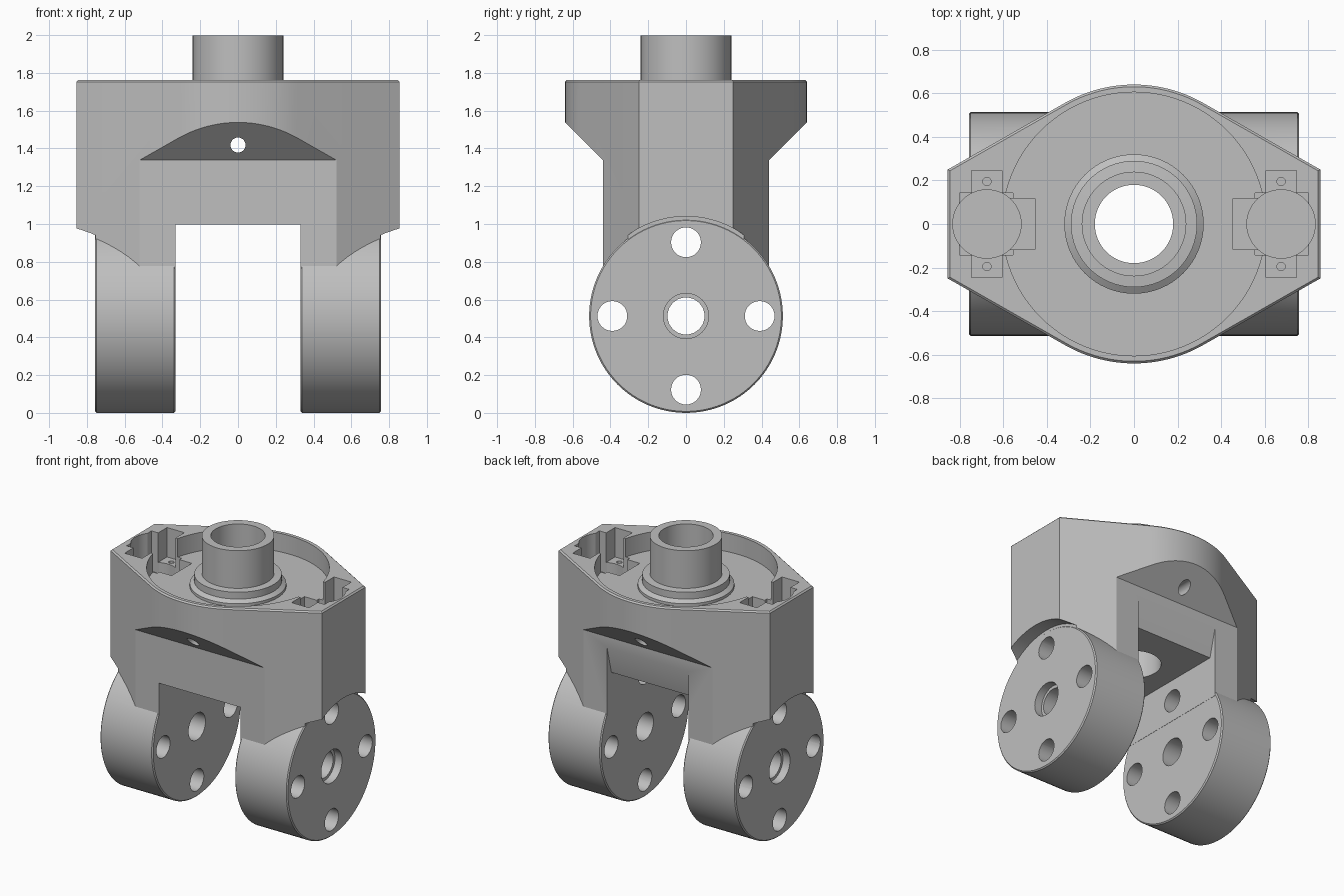
import bpy, bmesh, math
from mathutils import Matrix, Vector

cube = bpy.data.objects.get("Cube")
if cube:
    bpy.data.objects.remove(cube)

grey = bpy.data.materials.new("light_grey")
grey.use_nodes = True
grey.diffuse_color = (0.52, 0.52, 0.52, 1)
grey.node_tree.nodes["Principled BSDF"].inputs["Base Color"].default_value = grey.diffuse_color

AXLE_Z = 0.515


def finish(name, bm):
    bmesh.ops.recalc_face_normals(bm, faces=bm.faces)
    mesh = bpy.data.meshes.new(name)
    bm.to_mesh(mesh)
    bm.free()
    mesh.materials.append(grey)
    obj = bpy.data.objects.new(name, mesh)
    bpy.context.collection.objects.link(obj)
    return obj


def loft(name, rings):
    """Skin a stack of equal-length point rings and cap both ends."""
    bm = bmesh.new()
    loops = [[bm.verts.new(p) for p in ring] for ring in rings]
    for a, b in zip(loops, loops[1:]):
        for i in range(len(a)):
            j = (i + 1) % len(a)
            bm.faces.new((a[i], a[j], b[j], b[i]))
    bm.faces.new(loops[0])
    bm.faces.new(loops[-1])
    return finish(name, bm)


def box(name, x0, x1, y0, y1, z0, z1):
    corners = [(x0, y0), (x1, y0), (x1, y1), (x0, y1)]
    return loft(name, [[(x, y, z) for x, y in corners] for z in (z0, z1)])


def side_prism(name, half_width, profile):
    return loft(name, [[(x, y, z) for y, z in profile] for x in (-half_width, half_width)])


def turned(name, profile, centre, axis="Z", n=64):
    """Stack of circles given as (radius, position along axis)."""
    rot = {"Z": Matrix(), "X": Matrix.Rotation(math.pi / 2, 4, "Y"),
           "Y": Matrix.Rotation(-math.pi / 2, 4, "X")}[axis]
    rings = []
    for r, h in profile:
        ring = [(r * math.cos(k * math.tau / n), r * math.sin(k * math.tau / n), h) for k in range(n)]
        rings.append([rot @ Vector(p) + Vector(centre) for p in ring])
    return loft(name, rings)


def combine(target, tool, operation):
    mod = target.modifiers.new(operation.lower(), "BOOLEAN")
    mod.operation = operation
    mod.solver = "EXACT"
    mod.object = tool
    bpy.context.view_layer.objects.active = target
    bpy.ops.object.modifier_apply(modifier=mod.name)
    bpy.data.objects.remove(tool)


def cut(target, tool):
    combine(target, tool, "DIFFERENCE")


# Body outline: rounded front and back, tapering to narrow flat ends
def outline(z, inset=0.0):
    r, end, half = 0.64 - inset, 0.855 - inset, 0.25 - inset * 0.6
    arc = [math.radians(60 + 60 * k / 24) for k in range(25)]
    back = [(end, half)] + [(r * math.cos(a), r * math.sin(a)) for a in arc] + [(-end, half)]
    return [(x, y, z) for x, y in back + [(-x, -y) for x, y in back]]


body = loft("fork_body", [outline(0.75), outline(1.755), outline(1.765, 0.01)])

# Sloped undercut at front and back
half_profile = [(0.44, 0.7), (0.44, 1.34), (0.64, 1.54), (0.7, 1.54), (0.7, 1.8)]
combine(body, side_prism("undercut", 1, half_profile + [(-y, z) for y, z in reversed(half_profile)]),
        "INTERSECT")

# Opening between the legs, with a sloped recess on the back
cut(body, box("leg_gap", -0.33, 0.33, -1, 1, 0, 1.0))
cut(body, side_prism("back_recess", 0.33, [(0.52, 1.26), (0.44, 1.26), (0.39, 1.06),
                                         (-0.36, 1.06), (-0.36, 0.9), (0.52, 0.9)]))

# Round tray sunk into the top
cut(body, turned("tray", [(0.605, 1.63), (0.605, 1.9)], (0, 0, 0), n=96))

# Stepped collar and tube
combine(body, turned("collar", [(0.32, 1.55), (0.32, 1.65), (0.29, 1.67), (0.29, 1.72), (0.24, 1.725),
                                (0.24, 2.0)], (0, 0, 0)), "UNION")
cut(body, turned("tube_bore", [(0.18, 0.9), (0.18, 2.2)], (0, 0, 0)))
cut(body, turned("cross_hole", [(0.04, -1), (0.04, 1)], (0, 0, 1.42), "Y", 24))

for s in (-1, 1):
    # Stepped pockets at each end of the top
    def pocket(x0, x1, half, floor):
        cut(body, box("pocket", *sorted((s * x0, s * x1)), -half, half, floor, 2.1))
    pocket(0.605, 0.745, 0.245, 1.55)
    pocket(0.555, 0.80, 0.143, 1.47)
    pocket(0.455, 0.65, 0.117, 1.45)
    cut(body, turned("round_pocket", [(0.157, 1.43), (0.157, 2.1)], (s * 0.675, 0, 0), n=48))
    for y in (-0.195, 0.195):
        cut(body, turned("screw_hole", [(0.019, 1.4), (0.019, 1.8)], (s * 0.675, y, 0), n=16))

    # Clearance under the overhanging end
    cut(body, turned("end_clearance", [(0.527, -0.1), (0.527, 0.1)],
                     (s * 0.855, 0, AXLE_Z), "X", 96))

    # Round foot with eased rims
    foot = [(0.505, -0.213), (0.513, -0.205), (0.513, 0.205), (0.505, 0.213)]
    combine(body, turned("foot", foot, (s * 0.5445, 0, AXLE_Z), "X", 96), "UNION")

    # Axle hole with counterbore, and four holes around it
    cut(body, turned("axle_hole", [(0.098, -0.4), (0.098, 0.4)], (s * 0.545, 0, AXLE_Z), "X", 40))
    cut(body, turned("counterbore", [(0.12, -0.1), (0.12, 0.1)], (s * 0.80, 0, AXLE_Z), "X", 40))
    for k in range(4):
        a = k * math.pi / 2
        cut(body, turned("bolt_hole", [(0.079, -0.3), (0.079, 0.209 + 0.02)] if s > 0 else
                         [(0.079, -0.229), (0.079, 0.3)],
                         (s * 0.545, 0.39 * math.cos(a), AXLE_Z + 0.39 * math.sin(a)), "X", 32))

# Sit on the ground, smooth the round faces
low = min(v.co.z for v in body.data.vertices)
for v in body.data.vertices:
    v.co.z -= low
bpy.ops.object.select_all(action="DESELECT")
body.select_set(True)
bpy.context.view_layer.objects.active = body
bpy.ops.object.shade_smooth_by_angle(angle=math.radians(25))
